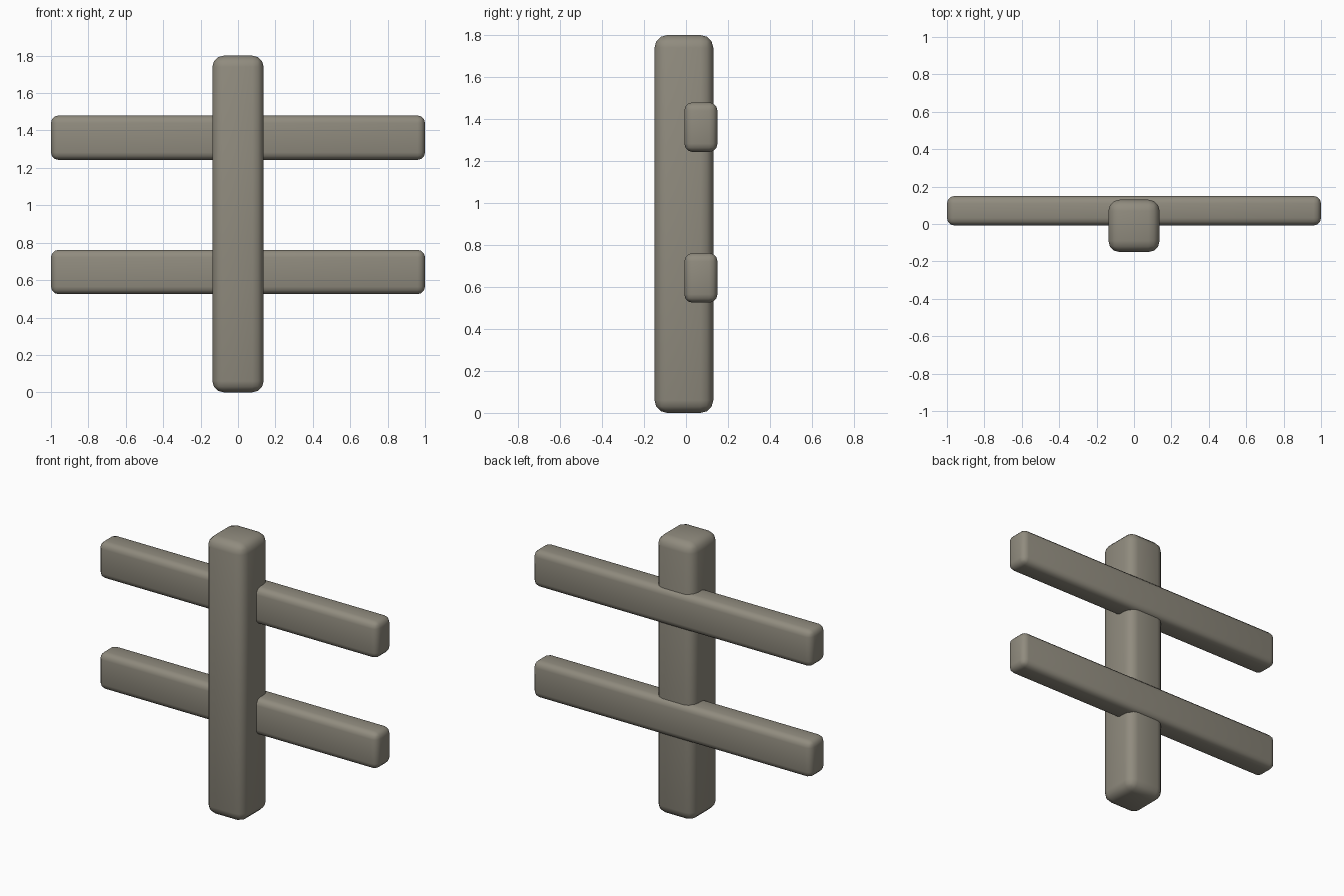
import bpy

if "Cube" in bpy.data.objects:
    bpy.data.objects.remove(bpy.data.objects["Cube"])

wood = bpy.data.materials.new("weathered grey wood")
wood.diffuse_color = (0.28, 0.26, 0.21, 1)
wood.use_nodes = True
wood.node_tree.nodes["Principled BSDF"].inputs["Base Color"].default_value = wood.diffuse_color


def beam(name, low, high, radius):
    """Rounded box between two opposite corners."""
    size = [b - a for a, b in zip(low, high)]
    centre = [(a + b) / 2 for a, b in zip(low, high)]
    bpy.ops.mesh.primitive_cube_add(size=1, location=centre)
    ob = bpy.context.object
    ob.name = name
    ob.scale = size
    bpy.ops.object.transform_apply(location=False, rotation=False, scale=True)
    ob.data.materials.append(wood)
    bpy.ops.object.shade_smooth()
    bevel = ob.modifiers.new("rounded edges", 'BEVEL')
    bevel.width = radius
    bevel.segments = 3
    return ob


# Upright post
beam("post", (-0.137, -0.15, 0), (0.137, 0.13, 1.8), 0.06)

# Two rails let into the back of the post
for name, z in (("lower_rail", 0.525), ("upper_rail", 1.243)):
    beam(name, (-1, -0.008, z), (1, 0.15, z + 0.237), 0.04)
